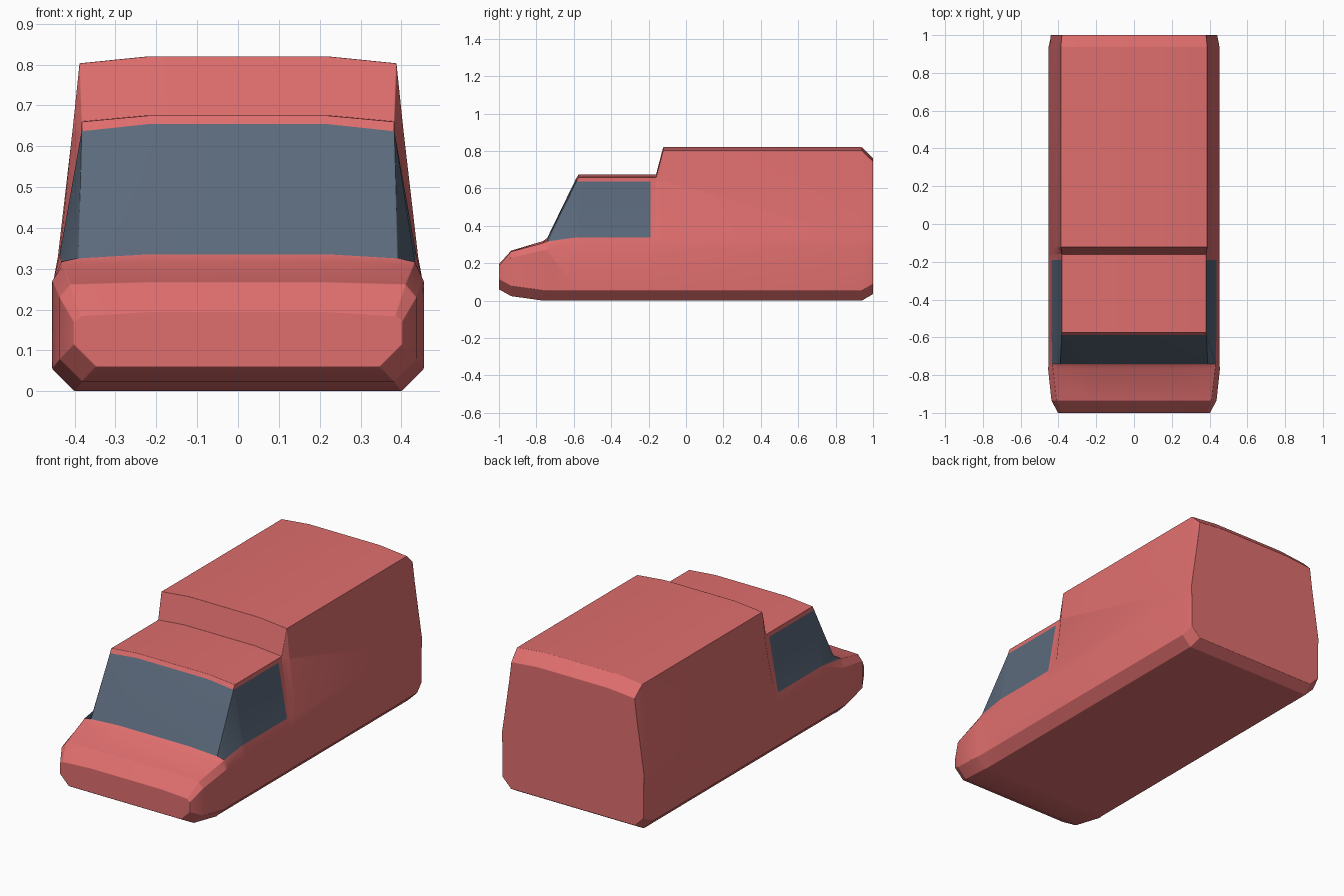
import bpy, bmesh, math

cube = bpy.data.objects.get("Cube")
if cube:
    bpy.data.objects.remove(cube, do_unlink=True)


def material(name, colour):
    mat = bpy.data.materials.new(name)
    mat.use_nodes = True
    mat.diffuse_color = colour
    shader = next(n for n in mat.node_tree.nodes if n.type == 'BSDF_PRINCIPLED')
    shader.inputs["Base Color"].default_value = colour
    return mat


red = material("red paint", (0.74, 0.155, 0.155, 1))
glass = material("blue grey glass", (0.105, 0.143, 0.2, 1))


def section(y, belt, head, edge, crown, bottom=0, width=0.452, shoulder=0.27):
    """Closed cross-section: right half from sill to crown, then its mirror."""
    chamfer = 0.055
    half = [(width - chamfer, bottom), (width, bottom + chamfer),
            (width, shoulder), belt, head, edge, (0.22, crown)]
    ring = half + [(-x, z) for x, z in reversed(half)]
    return [(x, y, z) for x, z in ring]


def nose(y, corner, crown, **lower):
    return section(y, corner, corner, corner, crown, **lower)


def cab(y, edge=(0.383, 0.66), crown=0.675):
    return section(y, (0.436, 0.338), (0.383, 0.636), edge, crown)


def box(y, edge=(0.388, 0.803), crown=0.82, head=(0.405, 0.64), **lower):
    return section(y, (0.441, 0.33), head, edge, crown, **lower)


# Stations from the nose to the tail
stations = [
    nose(-1, (0.385, 0.185), 0.195, bottom=0.06, width=0.402, shoulder=0.17),
    nose(-0.935, (0.41, 0.262), 0.267, bottom=0.024, width=0.437, shoulder=0.23),
    nose(-0.765, (0.43, 0.308), 0.318, width=0.455),
    section(-0.742, (0.433, 0.317), (0.39, 0.325), (0.39, 0.325), 0.335),
    cab(-0.587, (0.381, 0.638), 0.654),
    cab(-0.574),
    cab(-0.19),
    cab(-0.16),
    box(-0.122),
    box(0.94),
    box(1, (0.382, 0.745), 0.76, (0.395, 0.64), bottom=0.035, width=0.438),
]
SCREEN_BASE, SCREEN_TOP, WINDOW_END = 3, 4, 6
BELT, HEAD, CROWN = 3, 4, 6

# Loft the body
bm = bmesh.new()
rings = [[bm.verts.new(p) for p in ring] for ring in stations]
count = len(rings[0])
for s in range(len(rings) - 1):
    for j in range(count):
        k = (j + 1) % count
        face = bm.faces.new((rings[s][j], rings[s][k], rings[s + 1][k], rings[s + 1][j]))
        strip = min(j, count - 2 - j)
        side_window = strip == BELT and SCREEN_BASE <= s < WINDOW_END
        windscreen = HEAD <= strip <= CROWN and s == SCREEN_BASE and j != count - 1
        face.material_index = int(side_window or windscreen)
bm.faces.new(rings[0])
bm.faces.new(rings[-1])
bmesh.ops.remove_doubles(bm, verts=bm.verts, dist=0.0005)
bmesh.ops.recalc_face_normals(bm, faces=bm.faces)
for face in bm.faces:
    face.smooth = True

mesh = bpy.data.meshes.new("van_body")
bm.to_mesh(mesh)
bm.free()
mesh.materials.append(red)
mesh.materials.append(glass)
body = bpy.data.objects.new("van_body", mesh)
bpy.context.collection.objects.link(body)

# Rounded edges
bevel = body.modifiers.new("rounded_edges", 'BEVEL')
bevel.width = 0.009
bevel.segments = 2
bevel.limit_method = 'ANGLE'
bevel.angle_limit = math.radians(24)
bevel.harden_normals = True
